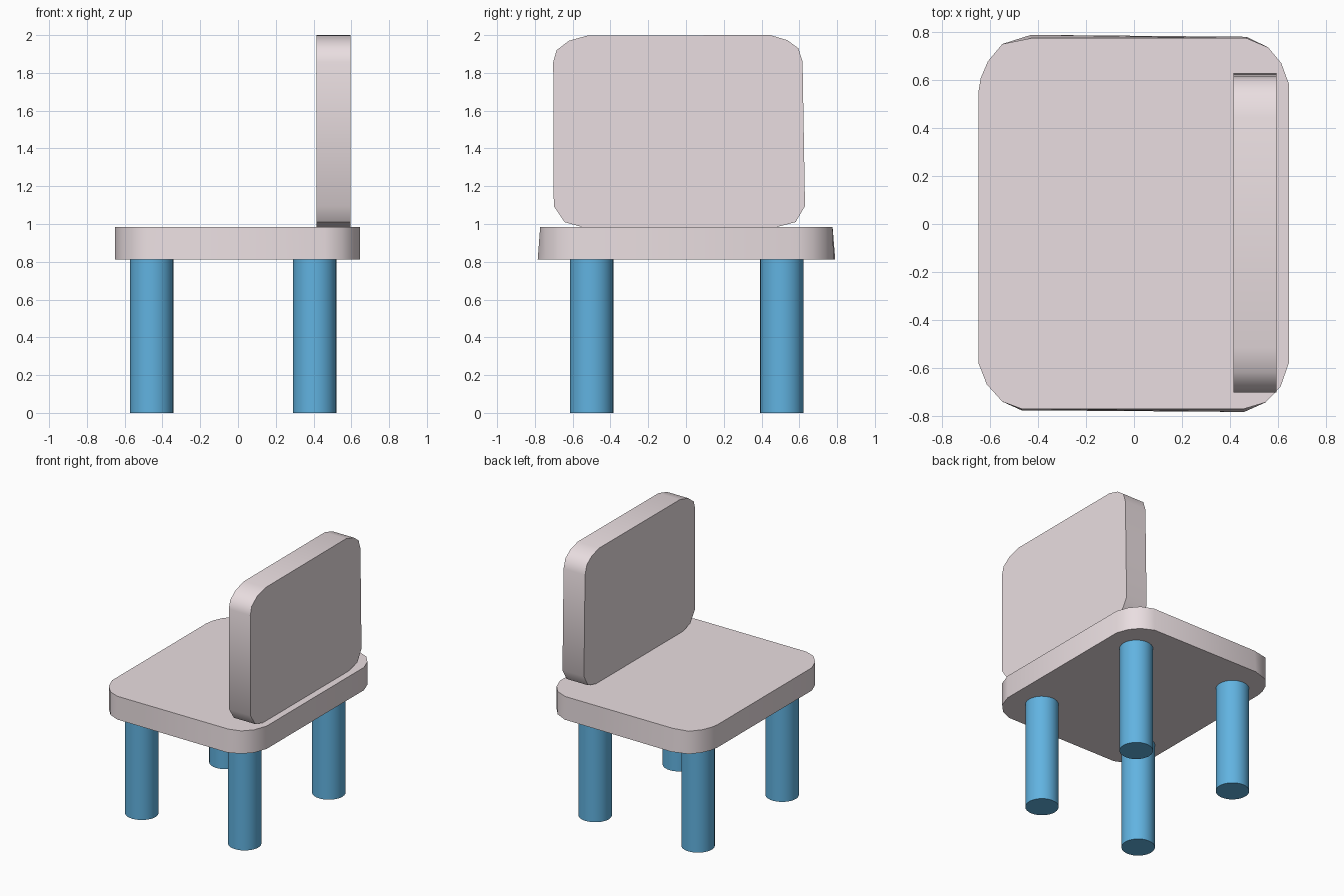
import bpy, bmesh, math

if "Cube" in bpy.data.objects:
    bpy.data.objects.remove(bpy.data.objects["Cube"])


def material(name, rgb):
    mat = bpy.data.materials.new(name)
    mat.diffuse_color = (*rgb, 1)
    mat.use_nodes = True
    mat.node_tree.nodes["Principled BSDF"].inputs["Base Color"].default_value = mat.diffuse_color
    return mat


cream = material("pale_cushion", (0.82, 0.73, 0.75))
blue = material("blue_legs", (0.12, 0.45, 0.75))


def finish(obj, mat):
    obj.data.materials.append(mat)
    bpy.ops.object.select_all(action='DESELECT')
    obj.select_set(True)
    bpy.context.view_layer.objects.active = obj
    bpy.ops.object.shade_smooth_by_angle(angle=math.radians(40))


def prism(name, ring_a, ring_b, mat):
    """Closed slab between two matching outlines."""
    bm = bmesh.new()
    a = [bm.verts.new(p) for p in ring_a]
    b = [bm.verts.new(p) for p in ring_b]
    bm.faces.new(a)
    bm.faces.new(b)
    for i in range(len(a)):
        j = (i + 1) % len(a)
        bm.faces.new((a[i], a[j], b[j], b[i]))
    bmesh.ops.recalc_face_normals(bm, faces=bm.faces)
    mesh = bpy.data.meshes.new(name)
    bm.to_mesh(mesh)
    bm.free()
    obj = bpy.data.objects.new(name, mesh)
    bpy.context.collection.objects.link(obj)
    finish(obj, mat)


# Seat: rounded slab whose front and back edges lean in slightly at the top
seat = [(0.47, 0.782), (0.56, 0.738), (0.615, 0.672), (0.647, 0.585),
        (0.647, -0.58), (0.612, -0.68), (0.55, -0.745), (0.46, -0.785),
        (-0.47, -0.778), (-0.55, -0.742), (-0.615, -0.67), (-0.65, -0.58),
        (-0.65, 0.55), (-0.64, 0.61), (-0.61, 0.68), (-0.55, 0.752), (-0.43, 0.79)]
top = [(x, max(-0.772, min(0.776, y)), 0.985) for x, y in seat]
prism("seat", [(x, y, 0.812) for x, y in seat], top, cream)

# Backrest: upright rounded panel, outline in y and z
back = [(-0.703, 1.857), (-0.685, 1.92), (-0.62, 1.97), (-0.52, 1.998),
        (0.447, 2.0), (0.537, 1.973), (0.595, 1.93), (0.617, 1.86),
        (0.63, 1.095), (0.58, 1.01), (0.484, 0.985),
        (-0.553, 0.985), (-0.643, 1.01), (-0.70, 1.095)]
prism("backrest", [(0.415, y, z) for y, z in back],
      [(0.595, y, z) for y, z in back], cream)

# Four round legs
for side, x in (("left", -0.457), ("right", 0.406)):
    for end, y in (("front", -0.5), ("back", 0.508)):
        bpy.ops.mesh.primitive_cylinder_add(vertices=32, radius=0.115, depth=0.815,
                                            location=(x, y, 0.4075))
        leg = bpy.context.object
        leg.name = f"{end}_{side}_leg"
        finish(leg, blue)
